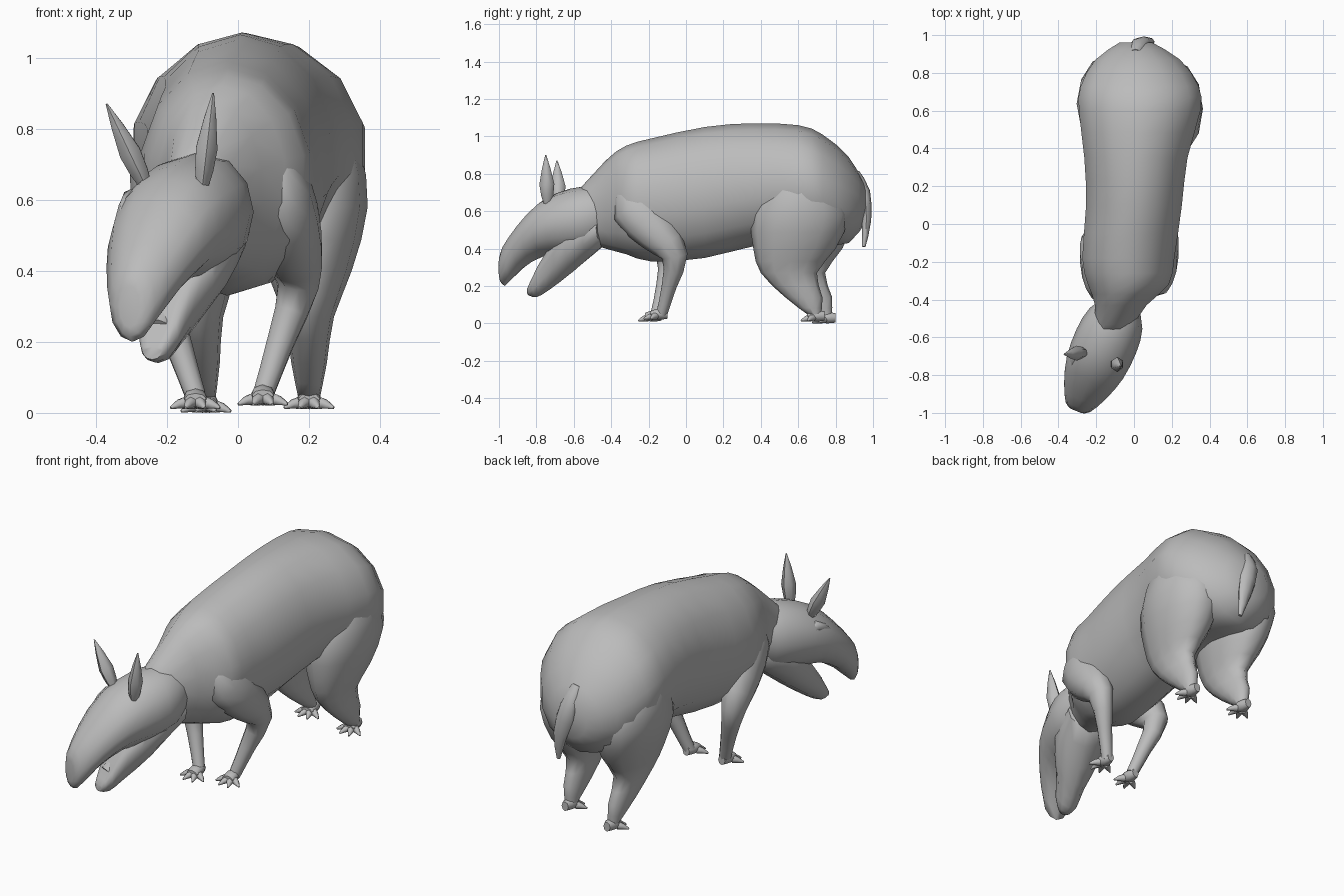
import bpy, bmesh, math
from mathutils import Vector

if "Cube" in bpy.data.objects:
    bpy.data.objects.remove(bpy.data.objects["Cube"])

shade = (.5, .5, .5, 1)
grey = bpy.data.materials.new("hide_grey")
grey.use_nodes = True
grey.diffuse_color = shade
grey.node_tree.nodes["Principled BSDF"].inputs["Base Color"].default_value = shade

RIGHTWARD = Vector((1, 0, 0))
UPWARD = Vector((0, 0, 1))
BACKWARD = Vector((0, 1, 0))


def refine(keys):
    """Add a smoothly curved in-between station after each key station."""
    stations = []
    last = len(keys) - 1
    for index in range(last):
        before, start = keys[max(index - 1, 0)], keys[index]
        end, after = keys[index + 1], keys[min(index + 2, last)]
        middle = [(b + c) * 9 / 16 - (a + d) / 16
                  for a, b, c, d in zip(before, start, end, after)]
        stations += [start, middle]
    return stations + [keys[last]]


def loft(name, rings, sides=12, ceiling=1):
    """Skin closed elliptical rings, each given as (centre, side vector, up vector)."""
    bm = bmesh.new()
    loops = []
    for centre, side, up in rings:
        angles = [math.tau * step / sides for step in range(sides)]
        loops.append([bm.verts.new(centre + side * math.sin(angle) + up * min(math.cos(angle), ceiling))
                      for angle in angles])
    for low, high in zip(loops, loops[1:]):
        for i in range(sides):
            j = (i + 1) % sides
            bm.faces.new((low[i], low[j], high[j], high[i]))
    bm.faces.new(loops[0])
    bm.faces.new(loops[-1])
    bmesh.ops.recalc_face_normals(bm, faces=bm.faces)
    mesh = bpy.data.meshes.new(name)
    bm.to_mesh(mesh)
    bm.free()
    mesh.materials.append(grey)
    part = bpy.data.objects.new(name, mesh)
    bpy.context.collection.objects.link(part)
    bpy.ops.object.select_all(action='DESELECT')
    part.select_set(True)
    bpy.context.view_layer.objects.active = part
    bpy.ops.object.shade_smooth_by_angle(angle=math.radians(60))


def upright(stations, side):
    """Vertical rings from (x, y, bottom, top, half width)."""
    return [(Vector((x, y, (bottom + top) / 2)), side * width, UPWARD * (top - bottom) / 2)
            for x, y, bottom, top, width in refine(stations)]


def tube(name, points, sides=8):
    """Tapered limb through points of (x, y, z, half width, half depth)."""
    points = refine(points)
    centres = [Vector(point[:3]) for point in points]
    rings = []
    for i, centre in enumerate(centres):
        ahead, behind = centres[min(i + 1, len(centres) - 1)], centres[max(i - 1, 0)]
        tangent = (ahead - behind).normalized()
        side = (RIGHTWARD - tangent * RIGHTWARD.dot(tangent)).normalized()
        width, depth = points[i][3:]
        rings.append((centre, side * width, tangent.cross(side) * depth))
    loft(name, rings, sides)


# Trunk, from neck to rump
loft("body", upright([
    (-.14, -.62, .46, .66, .08),
    (-.07, -.43, .4, .87, .14),
    (-.03, -.32, .37, .95, .22),
    (-.03, -.18, .33, .99, .25),
    (0, .1, .35, 1.05, .26),
    (.01, .35, .41, 1.07, .28),
    (.03, .6, .43, 1.06, .33),
    (.03, .73, .42, 1.01, .32),
    (.02, .87, .43, .89, .23),
    (.01, .96, .54, .74, .09)], RIGHTWARD), sides=14)


# Head turned to the right, with a drooping snout
def head_x(y):
    return .12 + .43 * y


def head_rings(stations):
    """Rings across the turned head from (y, bottom, top, half width)."""
    across = Vector((1, -.4, 0)).normalized()
    return upright([(head_x(y), y, *sizes) for y, *sizes in stations], across)


loft("head", head_rings([
    (-.4, .48, .7, .08),
    (-.5, .4, .73, .15),
    (-.62, .37, .72, .17),
    (-.76, .36, .66, .16),
    (-.88, .29, .54, .12),
    (-.97, .2, .42, .07),
    (-.99, .24, .36, .03)]))
loft("lower_jaw", head_rings([
    (-.44, .42, .6, .11),
    (-.6, .28, .6, .13),
    (-.73, .18, .45, .08),
    (-.8, .14, .3, .06),
    (-.84, .15, .2, .03)]), ceiling=.4)
tube("tongue", [(head_x(y), y, height, width, width / 2)
                for y, height, width in ((-.6, .42, .05), (-.8, .25, .03))])


# Ears and brows
def ear(name, base, tip):
    """Leaf shape, widest partway between base and tip."""
    base, tip = Vector(base), Vector(tip)
    tube(name, [(*base, .02, .02), (*base.lerp(tip, .4), .035, .04), (*tip, .003, .003)], sides=6)


ear("left_ear", (-.1, -.74, .64), (-.07, -.75, .9))
ear("right_ear", (-.26, -.68, .64), (-.37, -.69, .87))
for label, x, y in (("left", -.09, -.75), ("right", -.3, -.67)):
    tube(label + "_brow", [(x - reach / 3, y - reach, .6 - abs(reach) / 2, width, width)
                           for reach, width in ((-.08, .01), (0, .03), (.08, .01))])

# Tail, flowing out of the rump
tube("tail", [(.01, .9, .8, .03, .03), (.03, .95, .7, .05, .035),
              (.07, .965, .55, .04, .025), (.09, .95, .41, .01, .01)])


def paw(name, x, y, ground):
    """Low pad with four splayed toes pointing forward."""
    middle = Vector((x, y, ground + .03))
    tube(name + "_pad", [(*(middle + BACKWARD * .05), .02, .025), (*middle, .035, .03),
                         (*(middle - BACKWARD * .04), .03, .015)])
    for number, toe in enumerate(("outer", "long", "middle", "inner")):
        angle = math.radians(40 * (number - 1.5))
        heading = Vector((math.sin(angle), -math.cos(angle), 0))
        points = []
        for reach, radius in ((.025, .02), (.05, .015), (.08, .004)):
            points.append((*(Vector((x, y, ground + radius)) + heading * reach), radius, radius))
        tube(f"{name}_{toe}_toe", points, sides=6)


# Forelegs: the right one mirrors the left, set slightly wider and further forward
foreleg = [
    (.09, -.31, .74, .05, .05),
    (.12, -.27, .62, .09, .13),
    (.15, -.15, .48, .09, .11),
    (.17, -.06, .36, .06, .07),
    (.12, -.09, .2, .04, .04),
    (.07, -.13, .05, .03, .03)]
for label, sign, widen, shift, ground in (("left", 1, 0, 0, .02), ("right", -1, .05, -.03, .01)):
    points = [(sign * (x + widen), y + shift, *rest) for x, y, *rest in foreleg]
    tube(label + "_foreleg", points, sides=10)
    foot = points[-1]
    paw(label + "_forepaw", foot[0], foot[1] - .02, ground)

# Hind legs: level rings of (y, z, half depth, half width), from hip to foot
hind_leg = refine([
    (.62, .88, .08, .06),
    (.62, .75, .18, .14),
    (.61, .58, .26, .165),
    (.58, .4, .22, .12),
    (.55, .27, .15, .07),
    (.63, .14, .1, .05),
    (.69, .04, .03, .03)])
for label, foot_x, lean, shift, ground in (("left", .2, 0, 0, .01), ("right", -.09, -.08, .06, 0)):
    rings = [(Vector((foot_x + lean * z, y + shift * (1 - z), z)), RIGHTWARD * width, BACKWARD * depth)
             for y, z, depth, width in hind_leg]
    loft(label + "_hind_leg", rings)
    paw(label + "_hind_paw", foot_x, .69 + shift, ground)
